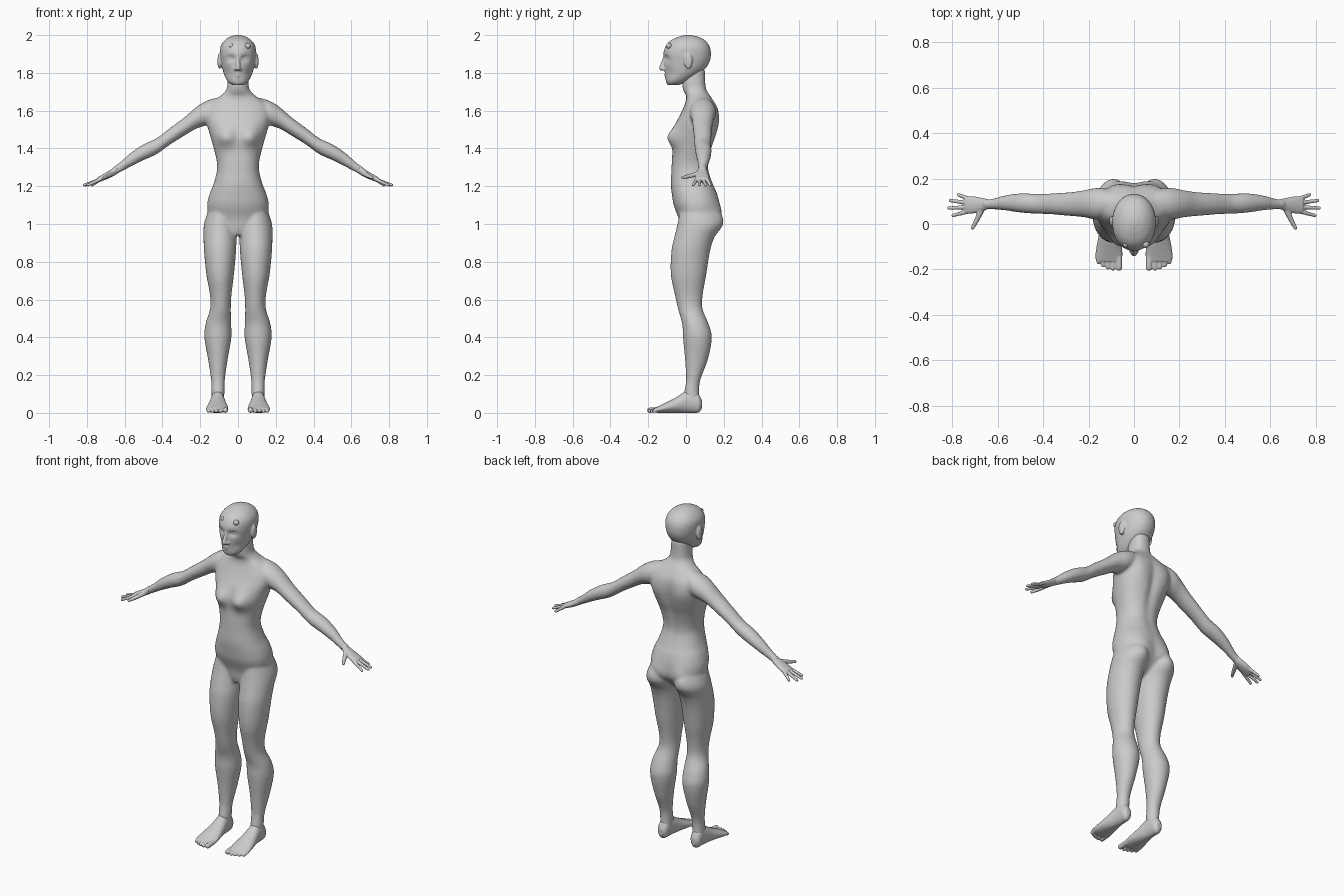
import bpy
import bmesh
from math import cos, sin, pi, exp, copysign
from mathutils import Vector, Matrix

default_cube = bpy.data.objects.get("Cube")
if default_cube:
    bpy.data.objects.remove(default_cube, do_unlink=True)

skin = bpy.data.materials.new("plain grey")
skin.use_nodes = True
grey = (0.6, 0.6, 0.6, 1)
skin.diffuse_color = grey
skin.node_tree.nodes["Principled BSDF"].inputs["Base Color"].default_value = grey


def smooth_rows(rows, steps=6):
    """Interpolate the sections with a smooth curve along their first value."""
    def slope(i):
        before, after = rows[max(i - 1, 0)], rows[min(i + 1, len(rows) - 1)]
        return [(q - p) / (after[0] - before[0]) for p, q in zip(before, after)]

    result = []
    for i in range(len(rows) - 1):
        start, end = rows[i], rows[i + 1]
        span = end[0] - start[0]
        m0, m1 = slope(i), slope(i + 1)
        for k in range(steps):
            t = k / steps
            h = t * t * (3 - 2 * t)
            g0, g1 = t * (1 - t) ** 2 * span, t * t * (t - 1) * span
            result.append([p + (q - p) * h + a * g0 + b * g1
                           for p, q, a, b in zip(start, end, m0, m1)])
    result.append(list(rows[-1]))
    return result


def loft(bm, axis, rows, sides=(1,), power=2.0, segments=48):
    """Skin rounded sections: position on the axis, then the two extents."""
    others = [i for i in range(3) if i != axis]
    for side in sides:
        rings = []
        for pos, u0, u1, v0, v1 in smooth_rows(rows):
            ring = []
            for k in range(segments):
                c, s = cos(2 * pi * k / segments), sin(2 * pi * k / segments)
                c = copysign(abs(c) ** (2 / power), c)
                s = copysign(abs(s) ** (2 / power), s)
                co = Vector()
                co[axis] = pos
                co[others[0]] = (u0 + u1) / 2 + c * (u1 - u0) / 2
                co[others[1]] = (v0 + v1) / 2 + s * (v1 - v0) / 2
                co.x *= side
                ring.append(bm.verts.new(co))
            rings.append(ring)
        for low, high in zip(rings, rings[1:]):
            for k in range(segments):
                n = (k + 1) % segments
                bm.faces.new((low[k], low[n], high[n], high[k]))
        bm.faces.new(rings[0])
        bm.faces.new(rings[-1])


def ball(bm, centre, size):
    matrix = Matrix.Translation(centre) @ Matrix.Diagonal((*size, 1))
    bmesh.ops.create_uvsphere(bm, u_segments=24, v_segments=16, radius=1, matrix=matrix)


def capsule(bm, a, b, ra, rb, sides=(1, -1)):
    for side in sides:
        p, q = (Vector((v[0] * side, v[1], v[2])) for v in (a, b))
        turn = (q - p).to_track_quat('Z', 'Y').to_matrix().to_4x4()
        bmesh.ops.create_cone(bm, cap_ends=True, segments=20, radius1=ra, radius2=rb,
                              depth=(q - p).length,
                              matrix=Matrix.Translation((p + q) / 2) @ turn)
        ball(bm, p, (ra, ra, ra))
        ball(bm, q, (rb, rb, rb))


def sculpt(bm, centre, reach, push):
    """Soft brush stroke on both sides of the body."""
    for v in bm.verts:
        local = Vector((abs(v.co.x), v.co.y, v.co.z)) - Vector(centre)
        fall = exp(-sum((d / r) ** 2 for d, r in zip(local, reach)))
        v.co += Vector(push) * fall


def finish(name, bm, voxel=None, relax=0):
    bmesh.ops.recalc_face_normals(bm, faces=bm.faces)
    mesh = bpy.data.meshes.new(name)
    bm.to_mesh(mesh)
    bm.free()
    mesh.materials.append(skin)
    for poly in mesh.polygons:
        poly.use_smooth = True
    obj = bpy.data.objects.new(name, mesh)
    bpy.context.collection.objects.link(obj)
    if voxel:
        fuse = obj.modifiers.new("fuse", 'REMESH')
        fuse.mode = 'VOXEL'
        fuse.voxel_size = voxel
        fuse.use_smooth_shade = True
        soften = obj.modifiers.new("soften", 'SMOOTH')
        soften.factor = 0.5
        soften.iterations = relax


BOTH = (1, -1)

# Torso and neck: height, half width, front, back
torso = [(.94, .04, -.02, .08), (.97, .09, -.03, .12), (1.03, .15, -.04, .17),
         (1.1, .163, -.065, .175), (1.16, .15, -.075, .165), (1.21, .13, -.08, .145),
         (1.28, .112, -.077, .122), (1.33, .112, -.075, .122), (1.4, .128, -.07, .137),
         (1.46, .145, -.068, .157), (1.53, .165, -.055, .17), (1.58, .175, -.03, .172),
         (1.62, .165, -.012, .165), (1.655, .13, 0, .145), (1.68, .09, 0, .128),
         (1.71, .062, -.015, .108), (1.75, .055, -.02, .102), (1.82, .05, -.015, .1)]
body = bmesh.new()
loft(body, 2, [(z, -w, w, f, b) for z, w, f, b in torso], power=2.3, segments=64)

# Legs: height, inner, outer, front, back
loft(body, 2, [(.05, .075, .14, 0, .075), (.1, .072, .14, -.01, .07),
               (.17, .07, .142, 0, .075), (.28, .055, .158, -.005, .115),
               (.4, .035, .178, -.016, .137), (.47, .036, .172, -.02, .12),
               (.55, .038, .148, -.042, .088), (.62, .035, .148, -.058, .088),
               (.73, .022, .167, -.08, .107), (.86, .01, .18, -.077, .128),
               (.93, .008, .182, -.062, .15), (1, .006, .18, -.045, .185),
               (1.08, .02, .155, -.03, .15)], BOTH)

# Arms: distance out, front, back, bottom, top
loft(body, 0, [(.08, .05, .14, 1.56, 1.675), (.16, .02, .158, 1.525, 1.655),
               (.22, .03, .148, 1.505, 1.62), (.28, .035, .14, 1.47, 1.568),
               (.36, .042, .135, 1.42, 1.508), (.43, .045, .133, 1.37, 1.455),
               (.5, .05, .135, 1.338, 1.422), (.57, .06, .125, 1.303, 1.375),
               (.63, .065, .11, 1.27, 1.323), (.67, .065, .11, 1.25, 1.295)], BOTH)

# Chest, shoulder blades, spine furrow and buttocks
sculpt(body, (.07, -.07, 1.46), (.055, .07, .05), (0, -.04, 0))
sculpt(body, (.085, .15, 1.54), (.05, .05, .07), (0, .012, 0))
sculpt(body, (0, .17, 1.42), (.025, .06, .18), (0, -.014, 0))
sculpt(body, (.085, .17, 1.05), (.06, .07, .07), (0, .022, 0))
finish("body", body, .008, 6)

# Head: height, half width, front, back
skull = [(1.735, .028, -.095, -.04), (1.75, .05, -.105, 0), (1.78, .069, -.109, .05),
         (1.82, .082, -.114, .1), (1.86, .09, -.117, .125), (1.9, .095, -.12, .132),
         (1.94, .092, -.108, .125), (1.97, .073, -.083, .103), (1.99, .045, -.042, .068),
         (2, .015, -.005, .03)]
head = bmesh.new()
loft(head, 2, [(z, -w, w, f, b) for z, w, f, b in skull], power=2.1, segments=96)
sculpt(head, (.036, -.1, 1.878), (.022, .05, .016), (0, .016, 0))
sculpt(head, (.06, -.08, 1.8), (.03, .05, .025), (-.0, .008, 0))
capsule(head, (0, -.112, 1.885), (0, -.13, 1.825), .008, .013, (1,))
for side in BOTH:
    ball(head, (side * .013, -.118, 1.82), (.009, .012, .008))
    ball(head, (side * .036, -.088, 1.877), (.016, .012, .009))
    ball(head, (side * .098, .012, 1.862), (.011, .023, .042))
for height, depth in ((1.789, -.109), (1.777, -.106)):
    capsule(head, (0, depth, height), (.022, depth + .01, height), .007, .004)
ball(head, (0, -.088, 1.75), (.022, .017, .015))
finish("head", head, .005, 3)

# Small spheres on the brow
for name, x, size in (("left_eye", .052, .015), ("right_eye", -.036, .013)):
    eye = bmesh.new()
    ball(eye, (x, -.09, 1.943), (size, size, size))
    finish(name, eye)

# Hands: palm, fingers and thumb
hands = bmesh.new()
loft(hands, 0, [(.64, .066, .108, 1.265, 1.312), (.67, .056, .115, 1.248, 1.29),
                (.71, .046, .122, 1.231, 1.266), (.745, .047, .12, 1.219, 1.246)], BOTH)
fingers = [(.055, .795, .038), (.074, .815, .07), (.093, .808, .103), (.112, .773, .129)]
for root, reach, tip in fingers:
    capsule(hands, (.73, root, 1.236), (reach, tip, 1.206), .01, .0075)
capsule(hands, (.668, .068, 1.268), (.69, .02, 1.254), .014, .011)
capsule(hands, (.69, .02, 1.254), (.71, -.018, 1.245), .011, .008)
finish("hands", hands, .0035, 3)

# Feet: depth, inner, outer, bottom, top
feet = bmesh.new()
loft(feet, 1, [(-.165, .055, .166, .004, .027), (-.145, .051, .17, 0, .036),
               (-.1, .053, .165, 0, .058), (-.05, .061, .155, 0, .084),
               (0, .07, .145, 0, .115), (.04, .074, .141, 0, .12),
               (.07, .08, .137, .004, .095), (.085, .095, .122, .025, .065)], BOTH)
toes = [(.066, -.192, .014), (.092, -.195, .01), (.114, -.19, .01),
        (.135, -.18, .01), (.155, -.168, .01)]
for x, tip, radius in toes:
    capsule(feet, (x, -.14, .018), (x, tip, radius), radius, radius)
finish("feet", feet, .0035, 3)
